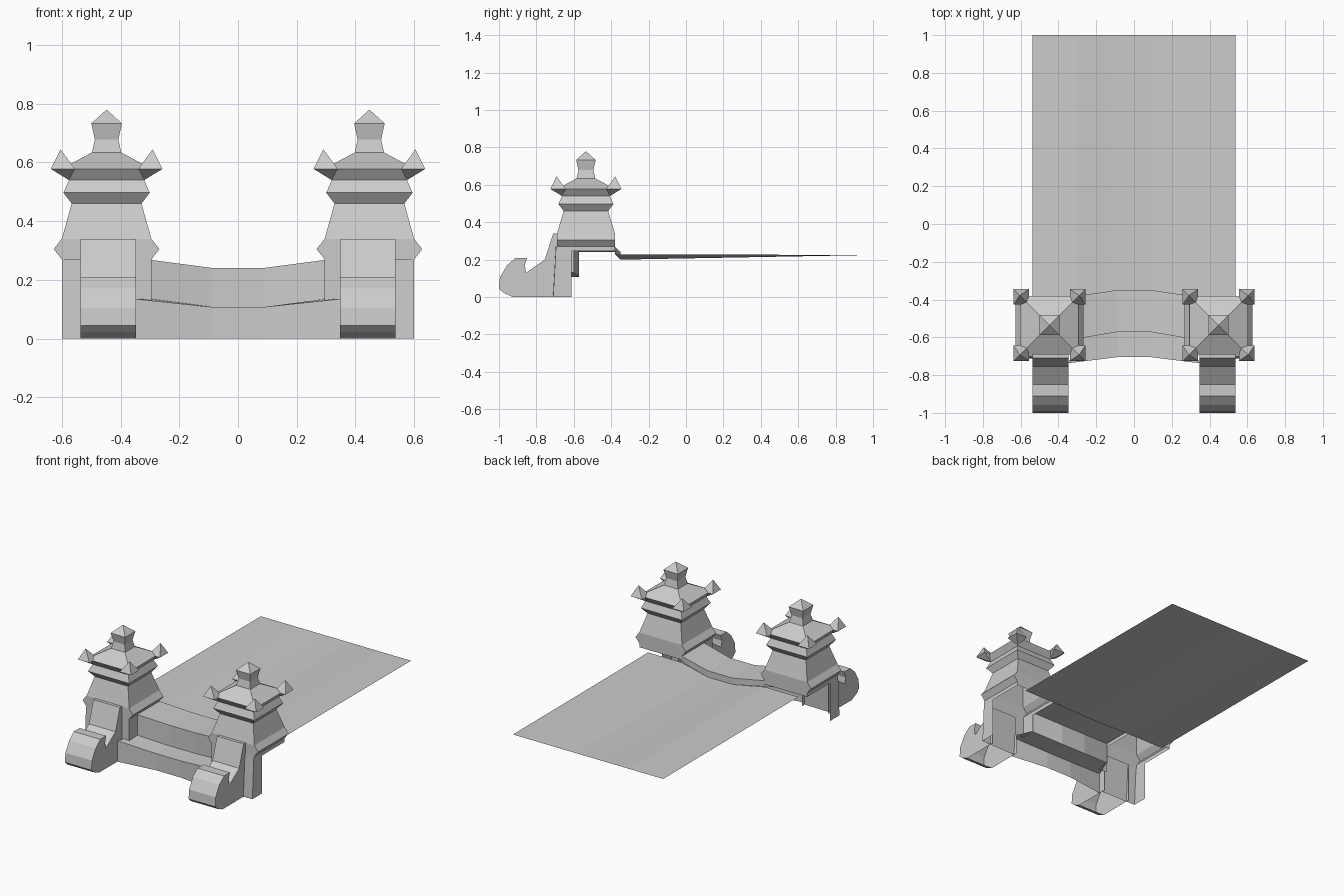
import bpy, bmesh

if "Cube" in bpy.data.objects:
    bpy.data.objects.remove(bpy.data.objects["Cube"])

CX, CY = 0.4475, -0.535      # tower centre (right side)


def finish(name, bm, mirror=True, flip=False):
    bmesh.ops.recalc_face_normals(bm, faces=bm.faces)
    if flip:
        bmesh.ops.reverse_faces(bm, faces=bm.faces)
    me = bpy.data.meshes.new(name)
    bm.to_mesh(me)
    bm.free()
    ob = bpy.data.objects.new(name, me)
    bpy.context.collection.objects.link(ob)
    if mirror:
        mod = ob.modifiers.new("Mirror", 'MIRROR')
        mod.use_mirror_merge = False
    return ob


def grid(name, rows, up=None, mirror=False):
    """Skin consecutive rows of points."""
    bm = bmesh.new()
    vs = [[bm.verts.new(p) for p in r] for r in rows]
    for a, b in zip(vs, vs[1:]):
        for i in range(len(a) - 1):
            bm.faces.new((a[i], a[i + 1], b[i + 1], b[i]))
    bm.normal_update()
    return finish(name, bm, mirror)


def loft(name, rings, cx, cy, tip=None):
    """Stack of rectangles (half x, half y, z), open below, pointed on top."""
    bm = bmesh.new()
    prev = None
    for hx, hy, z in rings:
        ring = [bm.verts.new((cx + sx * hx, cy + sy * hy, z))
                for sx, sy in ((-1, -1), (1, -1), (1, 1), (-1, 1))]
        if prev:
            for i in range(4):
                j = (i + 1) % 4
                bm.faces.new((prev[i], prev[j], ring[j], ring[i]))
        prev = ring
    t = bm.verts.new((cx, cy, tip))
    for i in range(4):
        bm.faces.new((prev[i], prev[(i + 1) % 4], t))
    return finish(name, bm)


# Towers: body with side ridges, cornice, roof and finial
b = 0.1525
loft("tower", [(b, .155, .245), (b, .155, .27), (.18, .155, .305), (b, .155, .34),
               (.119, .119, .46), (.147, .147, .497), (.128, .128, .54),
               (.155, .155, .578), (.05, .05, .634), (.04, .04, .678),
               (.052, .052, .733)], CX, CY, .78)

# Upturned roof corner ornaments
for sx in (-1, 1):
    for sy in (-1, 1):
        bm = bmesh.new()
        ox, oy = CX + sx * .149, CY + sy * .149
        base = [bm.verts.new((ox + i * .041, oy + j * .041, .578))
                for i, j in ((-1, -1), (1, -1), (1, 1), (-1, 1))]
        tip = bm.verts.new((CX + sx * .157, CY + sy * .157, .645))
        low = bm.verts.new((CX + sx * .128, CY + sy * .128, .54))
        for i in range(4):
            bm.faces.new((base[i], base[(i + 1) % 4], tip))
            bm.faces.new((base[(i + 1) % 4], base[i], low))
        finish("roof_corner", bm)

# Scrolled feet in front of the towers (open below)
prof = [(-.69, 0), (-.69, .34), (-.71, .34), (-.755, .2), (-.855, .13), (-.862, .17),
        (-.85, .21), (-.91, .21), (-.957, .17), (-.995, .105), (-1, .045),
        (-.975, .022), (-.925, 0)]
bm = bmesh.new()
sides = [[bm.verts.new((x, y, z)) for y, z in prof] for x in (.347, .537)]
for s in sides:
    bm.faces.new(s)
for i in range(1, len(prof) - 1):
    bm.faces.new((sides[0][i], sides[0][i + 1], sides[1][i + 1], sides[1][i]))
finish("scroll_foot", bm)

# Wall below each tower: front strip turning round the outer corner
grid("tower_base_wall", [
    [(.347, -.715, 0), (.6, -.71, 0), (.6, -.612, 0)],
    [(.347, -.70, .27), (.6, -.695, .27), (.6, -.612, .27)]], mirror=True)
# Inner pillar below each tower, beside the ledge
grid("inner_pillar", [
    [(.295, -.60, .13), (.295, -.69, .13), (.36, -.69, .13)],
    [(.295, -.60, .27), (.295, -.69, .27), (.36, -.69, .27)]], mirror=True)


def arc(xo, yo, zo, xi, yi, zi):
    return [(-xo, yo, zo), (-xi, yi, zi), (xi, yi, zi), (xo, yo, zo)]


# Sagging, curved link wall: front, ledge, upper wall, top, back lip
grid("link_wall", [
    arc(.347, -.737, 0, .09, -.705, 0),
    arc(.347, -.737, .135, .09, -.705, .108),
    arc(.295, -.607, .135, .09, -.572, .108),
    arc(.295, -.607, .268, .09, -.572, .241),
    arc(.295, -.38, .268, .09, -.35, .241),
    arc(.295, -.38, .23, .09, -.35, .20)])

# Long flat rear deck
xs = (-.537, -.295, -.09, .09, .295, .537)
front = [(x, -.35 if abs(x) < .1 else -.38, .2 if abs(x) < .1 else .228) for x in xs]
deck = grid("rear_deck", [front, [(x, 1, .225) for x in xs]])
if deck.data.polygons[0].normal.z < 0:
    deck.data.flip_normals()
